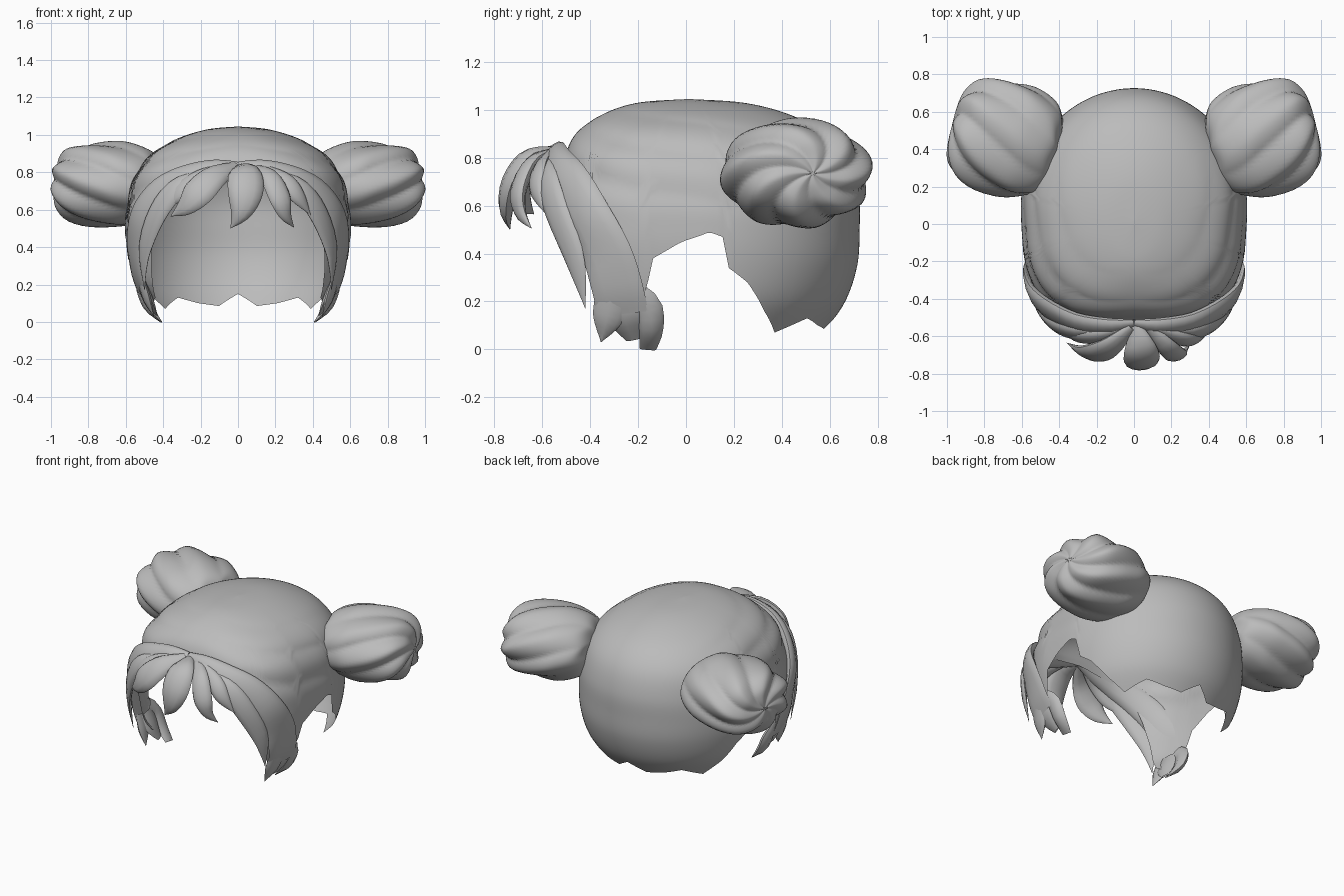
import bpy, bmesh, math
from mathutils import Vector

if "Cube" in bpy.data.objects:
    bpy.data.objects.remove(bpy.data.objects["Cube"])

hair = bpy.data.materials.new("grey_hair")
hair.diffuse_color = (0.5, 0.5, 0.5, 1)
hair.use_nodes = True
hair.node_tree.nodes["Principled BSDF"].inputs["Base Color"].default_value = hair.diffuse_color


def curve(table, t):
    """Smooth Catmull-Rom value of a list of tuples at t in 0..1."""
    f = min(max(t, 0), 1) * (len(table) - 1)
    i = min(int(f), len(table) - 2)
    u = f - i
    p = [table[min(max(i + k, 0), len(table) - 1)] for k in (-1, 0, 1, 2)]
    return [b + 0.5 * u * (c - a + u * (2*a - 5*b + 4*c - d + u * (3*(b - c) + d - a)))
            for a, b, c, d in zip(*p)]


def lerp_table(table, x):
    for (x0, y0), (x1, y1) in zip(table, table[1:]):
        if x <= x1:
            return y0 + (y1 - y0) * (x - x0) / (x1 - x0)
    return table[-1][1]


def grid_object(name, rows, mirror=False, angle=40):
    """Skin closed rings of points into one smooth object."""
    bm = bmesh.new()
    vs = [[bm.verts.new(p) for p in r] for r in rows]
    n = len(rows[0])
    for a, b in zip(vs, vs[1:]):
        for j in range(n):
            bm.faces.new((a[j], b[j], b[(j + 1) % n], a[(j + 1) % n]))
    bmesh.ops.remove_doubles(bm, verts=bm.verts, dist=0.0005)
    bmesh.ops.recalc_face_normals(bm, faces=bm.faces)
    me = bpy.data.meshes.new(name)
    bm.to_mesh(me)
    bm.free()
    ob = bpy.data.objects.new(name, me)
    bpy.context.collection.objects.link(ob)
    me.materials.append(hair)
    if mirror:
        ob.modifiers.new("mirror", 'MIRROR').use_mirror_merge = False
    bpy.ops.object.select_all(action='DESELECT')
    ob.select_set(True)
    bpy.context.view_layer.objects.active = ob
    bpy.ops.object.shade_smooth_by_angle(angle=math.radians(angle))
    return ob


# Scalp cap: sections (z, half width, front y, back y) from crown to nape
SECTIONS = [(1.045, 0, 0, 0.02), (1.03, .16, -.2, .24), (.985, .31, -.34, .42),
            (.91, .445, -.45, .57), (.80, .54, -.51, .67), (.65, .588, -.55, .72),
            (.5, .605, -.555, .725), (.35, .595, -.53, .715), (.2, .56, -.5, .665),
            (.07, .48, -.42, .575)]
# Hairline: (degrees from the front, height)
HAIRLINE = [(0, .79), (25, .74), (35, .64), (40, .52), (44, .36), (48, .2),
            (52, .13), (60, .1), (68, .15), (73, .24), (76, .38), (83, .45), (91, .49),
            (96, .47), (98, .34), (106, .28), (116, .16), (126, .07), (142, .13),
            (155, .10), (168, .085), (180, .15)]


def section_at(z):
    lo, hi = 0.0, 1.0
    for _ in range(24):
        mid = (lo + hi) / 2
        if curve(SECTIONS, mid)[0] > z:
            lo = mid
        else:
            hi = mid
    return lo


def cap_point(deg, k):
    a = abs(deg if deg <= 180 else deg - 360)
    s = k * section_at(lerp_table(HAIRLINE, a))
    z, w, f, b = curve(SECTIONS, s)
    c, sn = math.cos(math.radians(deg)), math.sin(math.radians(deg))
    # squarer temples low down, rounder crown
    e = 1.0 - .3 * max(0, min(1, (s - .1) * 3)) * max(0, min(1, c * 4))
    cy, half = (f + b) / 2, (b - f) / 2
    x = w * math.copysign(abs(sn) ** e, sn)
    y = cy - half * math.copysign(abs(c) ** e, c)
    # swept folds running from the temples back and down to the buns
    side = max(0, math.sin(math.radians(min(a * 1.3 + 12, 180))))
    fade = max(0, min(1, (s - .1) * 6)) * max(0, min(1, (.66 - s) * 6))
    m = 1 + side * fade * (0.03 * abs(math.sin(s * 22 - a * 0.036)) - .013)
    return (x * m, y * m, z)


grid_object("scalp_cap", [[cap_point(d, max(k, .002) / 48) for d in range(0, 360, 2)]
                          for k in range(49)])


def lock(name, pts, mirror=False, steps=14, sides=12):
    """Flattened tapering strand; pts are (x, y, z, half width, half thickness)."""
    rows = []
    for i in range(steps + 1):
        t = i / steps
        x, y, z, w, h = curve(pts, t)
        p = Vector((x, y, z))
        tan = (Vector(curve(pts, t + .02)[:3]) - Vector(curve(pts, t - .02)[:3])).normalized()
        # low side strands face straight outward, upper ones away from the head
        low = max(0, min(1, (.7 - z) / .4)) * min(1, abs(x) / .4)
        out = p - Vector((0, .05 - .22 * low, .45))
        out = (out - tan * out.dot(tan)).normalized()
        across = tan.cross(out)
        w, h = max(w, .001), max(h, .001)
        rows.append([p + across * w * math.cos(q) + out * h * math.sin(q)
                     for q in (2 * math.pi * j / sides for j in range(sides))])
    grid_object(name, rows, mirror)


# Rolled band framing the face, running down into the sideburns
lock("front_band", [(.0, -.53, .83, .03, .02), (.13, -.545, .815, .06, .035),
                    (.29, -.53, .765, .08, .04), (.42, -.475, .685, .095, .04),
                    (.515, -.405, .56, .10, .035), (.55, -.33, .40, .11, .02),
                    (.54, -.285, .25, .11, .014), (.51, -.265, .15, .11, .008)], True, 24)
# Long thin lock in front of each sideburn
lock("side_lock", [(.16, -.57, .80, .02, .015), (.32, -.58, .72, .06, .025),
                   (.43, -.54, .58, .065, .025), (.50, -.465, .38, .05, .015),
                   (.50, -.42, .17, 0, 0)], True)

# Fringe locks
FRINGE = {
    "fringe_centre": [(.01, -.54, .825, .03, .02), (.035, -.66, .80, .085, .035),
                      (.04, -.73, .70, .095, .04), (.015, -.75, .59, .06, .03),
                      (-.04, -.735, .50, 0, 0)],
    "fringe_left": [(-.01, -.55, .83, .03, .02), (-.12, -.65, .78, .07, .03),
                    (-.21, -.69, .695, .085, .035), (-.28, -.68, .62, .055, .025),
                    (-.36, -.635, .565, 0, 0)],
    "fringe_left_outer": [(-.05, -.55, .825, .02, .02), (-.19, -.60, .775, .05, .025),
                          (-.31, -.60, .69, .05, .025), (-.40, -.56, .60, 0, 0)],
    "fringe_right": [(.08, -.55, .82, .03, .02), (.17, -.65, .77, .055, .03),
                     (.225, -.70, .66, .06, .03), (.255, -.69, .57, .035, .02),
                     (.30, -.645, .505, 0, 0)],
    "fringe_right_outer": [(.12, -.56, .82, .03, .02), (.25, -.61, .755, .05, .025),
                           (.32, -.62, .67, .045, .025), (.39, -.59, .57, 0, 0)],
}
for name, pts in FRINGE.items():
    lock(name, pts)

# Ragged curled ends under the sideburns
CURLS = {
    "curl_back": [(.53, -.22, .24, .05, .015), (.52, -.155, .18, .055, .025),
                  (.48, -.145, .08, .05, .025), (.41, -.16, 0, .035, .004)],
    "curl_middle": [(.52, -.26, .22, .08, .02), (.485, -.25, .13, .08, .025),
                    (.44, -.22, .04, .03, .005)],
    "curl_front": [(.52, -.31, .22, .07, .015), (.485, -.33, .12, .06, .02),
                   (.45, -.355, .03, 0, 0)],
}
for name, pts in CURLS.items():
    lock(name, pts, True, 8, 8)

# Twisted buns: swirl ridges wound round an outward axis
BUN = [(-.29, 0), (-.285, .45), (-.24, .78), (-.12, .97), (0, 1.0), (.12, .95),
       (.21, .82), (.265, .58), (.285, .28), (.29, 0)]
tilt = math.radians(14)
rows = []
for i in range(49):
    u, r = curve(BUN, i / 48)
    row = []
    for j in range(84):
        q = 2 * math.pi * j / 84
        phase = (i / 48 * 2.2 + 7 * j / 84) % 1
        ridge = 1 - abs(2 * phase - 1) ** 1.4
        k = max(r, 0) * (.91 + .11 * ridge)
        lx = u + .05 * (ridge - .5) * (1 - abs(2 * i / 48 - 1))
        ly, lz = .31 * k * math.cos(q), .23 * k * math.sin(q)
        row.append((.69 + lx * math.cos(tilt) - ly * math.sin(tilt),
                    .46 + lx * math.sin(tilt) + ly * math.cos(tilt),
                    .735 + lz))
    rows.append(row)
grid_object("hair_bun", rows, True, 50)
